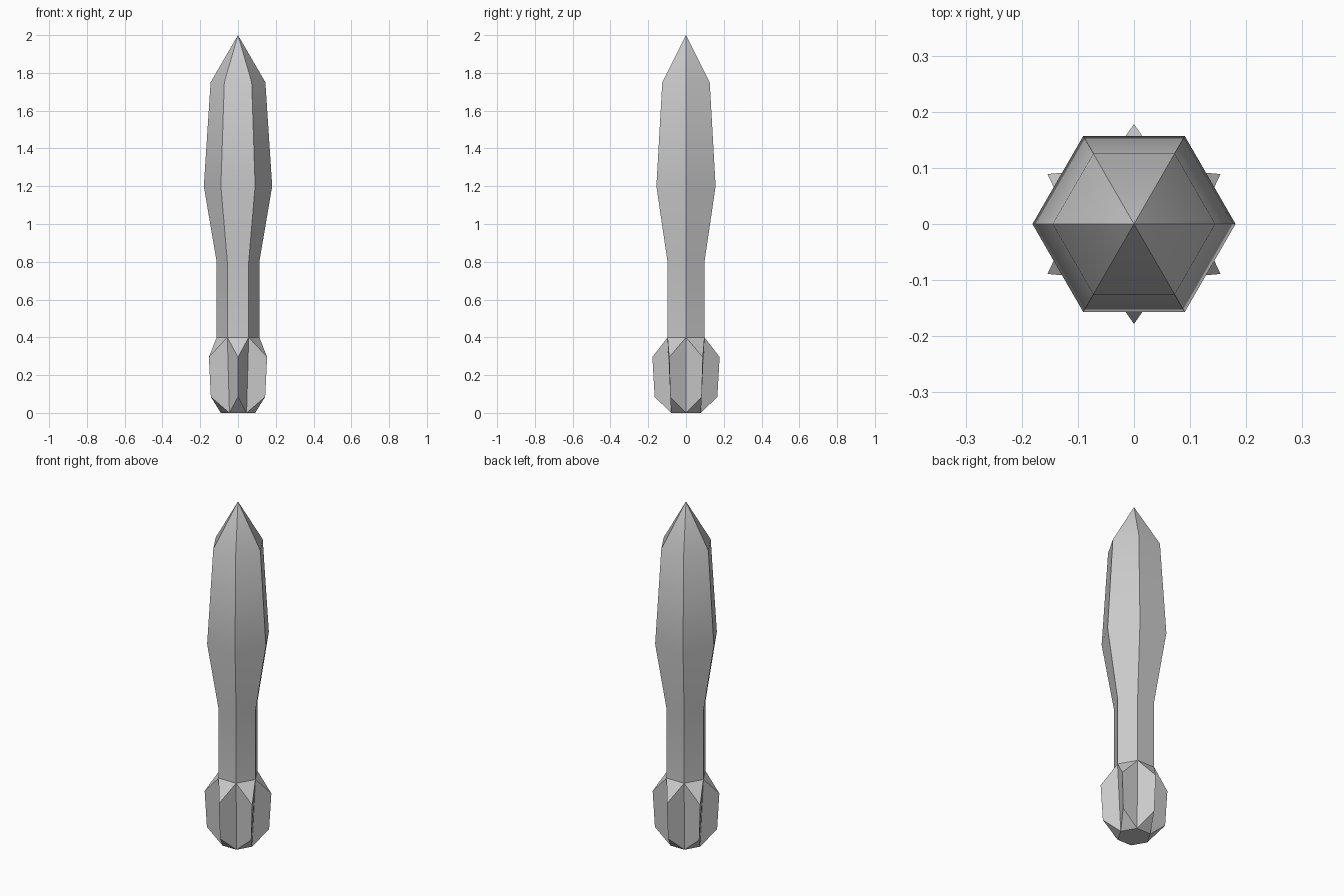
import bpy, bmesh
from math import sin, cos, pi, radians

cube = bpy.data.objects.get("Cube")
if cube:
    bpy.data.objects.remove(cube)

SIDES = 6

grey = bpy.data.materials.new("light_grey")
grey.use_nodes = True
colour = (0.6, 0.6, 0.6, 1)
grey.diffuse_color = colour
grey.node_tree.nodes["Principled BSDF"].inputs["Base Color"].default_value = colour


def ring(bm, radius, z, turn=0.0):
    """Six vertices around the axis, turned by a fraction of one side."""
    angles = [(i + turn) * 2 * pi / SIDES for i in range(SIDES)]
    return [bm.verts.new((radius * cos(a), radius * sin(a), z)) for a in angles]


def finish(bm, name):
    """Turn the bmesh into an object, smooth across shallow edges only."""
    bmesh.ops.recalc_face_normals(bm, faces=bm.faces)
    mesh = bpy.data.meshes.new(name)
    bm.to_mesh(mesh)
    bm.free()
    mesh.materials.append(grey)
    obj = bpy.data.objects.new(name, mesh)
    bpy.context.collection.objects.link(obj)
    bpy.ops.object.select_all(action='DESELECT')
    obj.select_set(True)
    bpy.context.view_layer.objects.active = obj
    bpy.ops.object.shade_smooth_by_angle(angle=radians(30))


# Six-sided shaft swelling upward to a pointed tip
bm = bmesh.new()
profile = [(0.113, 0.4), (0.113, 0.8), (0.181, 1.2), (0.145, 1.75)]
rings = [ring(bm, r, z) for r, z in profile]
tip = bm.verts.new((0, 0, 2))
for i in range(SIDES):
    j = (i + 1) % SIDES
    for low, high in zip(rings, rings[1:]):
        bm.faces.new((low[i], low[j], high[j], high[i]))
    bm.faces.new((rings[-1][i], rings[-1][j], tip))
finish(bm, "shaft")

# Finned base: each side rises to a wedge with an upright ridge
bm = bmesh.new()
top = ring(bm, 0.113, 0.4)
bottom = ring(bm, 0.091, 0)
ridge_top = ring(bm, 0.178, 0.295, 0.5)
ridge_bottom = ring(bm, 0.166, 0.085, 0.5)
for i in range(SIDES):
    j = (i + 1) % SIDES
    bm.faces.new((top[i], ridge_top[i], top[j]))
    bm.faces.new((bottom[i], bottom[j], ridge_bottom[i]))
    bm.faces.new((top[i], bottom[i], ridge_bottom[i], ridge_top[i]))
    bm.faces.new((top[j], ridge_top[i], ridge_bottom[i], bottom[j]))
bm.faces.new(bottom[::-1])
finish(bm, "finned_base")
